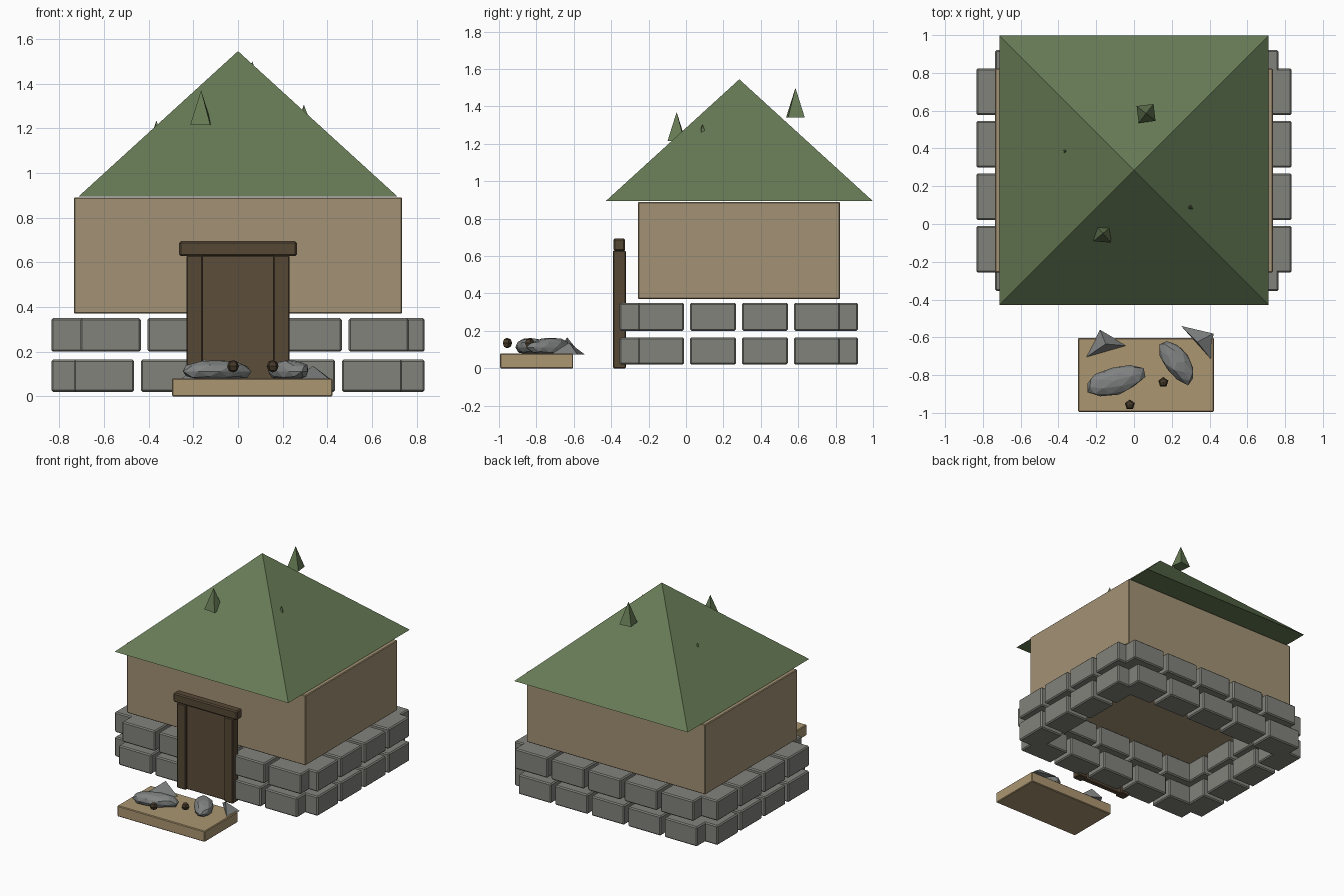
import bpy, bmesh, math, random
from mathutils import Vector, Matrix

if "Cube" in bpy.data.objects:
    bpy.data.objects.remove(bpy.data.objects["Cube"])

random.seed(4)
CY = 0.285  # centre of the hut in y


def material(name, rgb):
    m = bpy.data.materials.new(name)
    m.diffuse_color = (*rgb, 1)
    m.use_nodes = True
    m.node_tree.nodes["Principled BSDF"].inputs["Base Color"].default_value = m.diffuse_color
    return m


PLASTER = material("plaster", (0.37, 0.29, 0.178))
SLAB = material("slab_tan", (0.41, 0.305, 0.165))
STONE = material("stone_grey", (0.223, 0.223, 0.202))
ROCK = material("rock_grey", (0.216, 0.227, 0.223))
ROOF = material("roof_green", (0.133, 0.195, 0.089))
WOOD = material("frame_wood", (0.093, 0.065, 0.036))
DOOR = material("door_wood", (0.107, 0.074, 0.042))
NUT = material("dark_brown", (0.061, 0.042, 0.023))


def finish(name, bm, mat):
    bmesh.ops.recalc_face_normals(bm, faces=bm.faces)
    me = bpy.data.meshes.new(name)
    bm.to_mesh(me)
    bm.free()
    me.materials.append(mat)
    ob = bpy.data.objects.new(name, me)
    bpy.context.collection.objects.link(ob)
    return ob


def box(name, x, y, z, mat, bevel=0.005):
    """Box from (min, max) ranges with a small chamfer."""
    bm = bmesh.new()
    bmesh.ops.create_cube(bm, size=1)
    for v in bm.verts:
        v.co = [(a + b) / 2 + c * (b - a) for (a, b), c in zip((x, y, z), v.co)]
    ob = finish(name, bm, mat)
    mod = ob.modifiers.new("chamfer", "BEVEL")
    mod.width, mod.segments = bevel, 1
    return ob


def pyramid(name, x, y, z0, z1, half, mat, turn=0):
    """Square pyramid with the given half side length."""
    bm = bmesh.new()
    bmesh.ops.create_cone(
        bm, cap_ends=True, segments=4, radius1=half * math.sqrt(2), radius2=0, depth=z1 - z0,
        matrix=Matrix.Translation((x, y, (z0 + z1) / 2))
        @ Matrix.Rotation(math.radians(45 + turn), 4, "Z"))
    bmesh.ops.remove_doubles(bm, verts=bm.verts, dist=1e-5)
    return finish(name, bm, mat)


# Hut body and roof
box("walls", (-0.735, 0.735), (-0.257, 0.823), (0.37, 0.89), PLASTER)
pyramid("roof", 0, CY, 0.895, 1.545, 0.713, ROOF)

# Tufts on the roof
for i, (x, y, z0, z1, turn) in enumerate([
        (0.064, 0.585, 1.34, 1.50, 7), (-0.165, -0.05, 1.215, 1.37, -5),
        (-0.365, 0.385, 1.08, 1.235, 10), (0.295, 0.088, 1.15, 1.305, 20)]):
    pyramid(f"roof_tuft_{i}", x, y, z0, z1, 0.045, ROOF, turn)

# Two courses of foundation stones; the upper one is shifted on front and back
for row, (z, shift) in enumerate([((0.02, 0.165), 0), ((0.2, 0.35), 0.03)]):
    for i in range(5):
        x = -0.735 + 0.3 * i + shift
        for side, y in (("front", (-0.355, -0.165)), ("back", (0.73, 0.92))):
            box(f"{side}_stone_{row}_{i}", (x, x + 0.27), y, z, STONE, 0.008)
    for i in range(4):
        y = -0.257 + 0.278 * i
        for side, x in (("left", (-0.835, -0.645)), ("right", (0.645, 0.835))):
            box(f"{side}_stone_{row}_{i}", x, (y, y + 0.246), z, STONE, 0.008)

# Door with frame
box("door", (-0.163, 0.163), (-0.372, -0.335), (0, 0.63), DOOR)
for side, x in (("left", (-0.23, -0.158)), ("right", (0.158, 0.23))):
    box(f"{side}_door_post", x, (-0.39, -0.322), (0, 0.63), WOOD)
box("lintel", (-0.263, 0.263), (-0.388, -0.325), (0.628, 0.695), WOOD, 0.008)

# Slab in front of the door
box("slab", (-0.296, 0.423), (-0.995, -0.603), (0, 0.08), SLAB)


def boulder(name, x, y, size, turn):
    bm = bmesh.new()
    bmesh.ops.create_icosphere(bm, subdivisions=2, radius=1)
    for v in bm.verts:
        v.co *= random.uniform(0.9, 1.06)
        v.co.z = max(v.co.z, -0.65)
    bmesh.ops.transform(
        bm, verts=bm.verts,
        matrix=Matrix.Translation((x, y, 0.112)) @ Matrix.Rotation(math.radians(turn), 4, "Z")
        @ Matrix.Diagonal((*size, 1)))
    return finish(name, bm, ROCK)


def shard(name, base, apex):
    bm = bmesh.new()
    vs = [bm.verts.new((x, y, 0.073)) for x, y in base] + [bm.verts.new(apex)]
    for f in ((0, 1, 2), (0, 1, 3), (1, 2, 3), (2, 0, 3)):
        bm.faces.new([vs[i] for i in f])
    return finish(name, bm, ROCK)


# Rocks and shards on the slab
boulder("long_rock", -0.1, -0.828, (0.165, 0.075, 0.052), 15)
boulder("short_rock", 0.228, -0.732, (0.135, 0.07, 0.053), -55)
shard("left_shard", [(-0.18, -0.56), (-0.26, -0.71), (-0.035, -0.645)], (-0.15, -0.635, 0.165))
shard("right_shard", [(0.25, -0.54), (0.42, -0.58), (0.415, -0.725)], (0.335, -0.625, 0.137))

# Small dark nuts
for i, (x, y) in enumerate([(-0.022, -0.957), (0.155, -0.838)]):
    bm = bmesh.new()
    bmesh.ops.create_uvsphere(bm, u_segments=5, v_segments=4, radius=0.028,
                              matrix=Matrix.Translation((x, y, 0.135)))
    finish(f"nut_{i}", bm, NUT)
